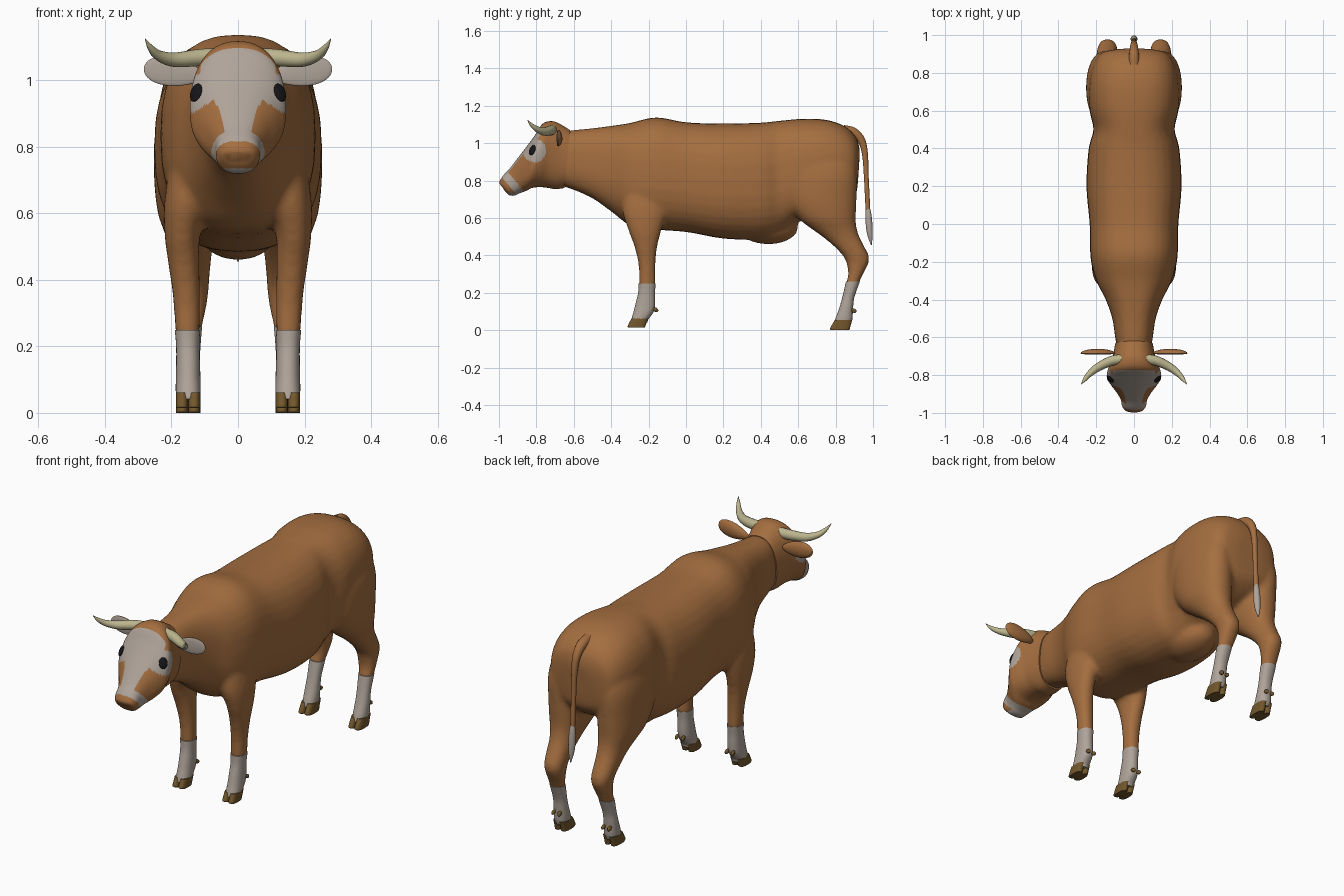
import bpy, bmesh, math
from mathutils import Matrix, Vector
from mathutils.bvhtree import BVHTree

if "Cube" in bpy.data.objects:
    bpy.data.objects.remove(bpy.data.objects["Cube"])


def material(name, rgb):
    m = bpy.data.materials.new(name)
    m.use_nodes = True
    m.diffuse_color = (*rgb, 1)
    m.node_tree.nodes["Principled BSDF"].inputs["Base Color"].default_value = (*rgb, 1)
    return m


TAN = material("tan hide", (.37, .155, .05))
PALE = material("pale hair", (.43, .37, .32))
HORN = material("horn", (.5, .46, .27))
HOOF = material("hoof", (.17, .095, .025))
BLACK = material("black", (.008, .008, .01))
made = []


def finish(name, bm, *mats):
    bmesh.ops.recalc_face_normals(bm, faces=bm.faces)
    me = bpy.data.meshes.new(name)
    bm.to_mesh(me)
    bm.free()
    for m in mats:
        me.materials.append(m)
    ob = bpy.data.objects.new(name, me)
    bpy.context.collection.objects.link(ob)
    made.append(ob)
    return ob


def spline(keys, steps):
    """Smooth interpolation through rows of numbers."""
    rows = []
    for i in range(len(keys) - 1):
        a, b, c, d = (keys[max(0, min(len(keys) - 1, i + k))] for k in (-1, 0, 1, 2))
        for s in range(steps):
            t = s / steps
            rows.append([q + .5 * t * (r - p + t * (2*p - 5*q + 4*r - w + t * (3*(q - r) + w - p)))
                         for p, q, r, w in zip(a, b, c, d)])
    return rows + [list(keys[-1])]


def loft(bm, keys, side=1, e=2.2, steps=5, seg=32):
    """Rings given by two opposite points (y, z), half width and centre x."""
    keys = [tuple(k) + (0,) * (6 - len(k)) for k in keys]
    rings = []
    for ya, za, yb, zb, hw, xc in spline(keys, steps):
        ring = []
        for i in range(seg):
            a = 2 * math.pi * i / seg
            u, t = (math.copysign(abs(f) ** (2 / e), f) for f in (math.cos(a), math.sin(a)))
            ring.append(bm.verts.new((side * xc + hw * u, (ya + yb) / 2 + t * (ya - yb) / 2,
                                      (za + zb) / 2 + t * (za - zb) / 2)))
        rings.append(ring)
    for r, q in zip(rings, rings[1:]):
        for i in range(seg):
            j = (i + 1) % seg
            bm.faces.new((r[i], r[j], q[j], q[i]))
    bm.faces.new(rings[0])
    bm.faces.new(rings[-1])


def leg(rows):
    """Horizontal rings: z, front y, back y, half width, centre x."""
    return [(a, z, b, z, hw, xc) for z, a, b, hw, xc in rows]


def to_mesh(ob):
    bpy.ops.object.select_all(action='DESELECT')
    ob.select_set(True)
    bpy.context.view_layer.objects.active = ob
    bpy.ops.object.convert(target='MESH')


def tube(name, keys, mat):
    cu = bpy.data.curves.new(name, 'CURVE')
    cu.dimensions, cu.bevel_depth, cu.bevel_resolution, cu.use_fill_caps = '3D', 1, 5, True
    rows = spline(keys, 6)
    sp = cu.splines.new('POLY')
    sp.points.add(len(rows) - 1)
    for p, (x, y, z, r) in zip(sp.points, rows):
        p.co, p.radius = (x, y, z, 1), max(r, .001)
    sp.use_smooth = True
    cu.materials.append(mat)
    ob = bpy.data.objects.new(name, cu)
    bpy.context.collection.objects.link(ob)
    to_mesh(ob)
    made.append(ob)


def ball(bm, matrix, size):
    return bmesh.ops.create_uvsphere(bm, u_segments=24, v_segments=16, radius=1,
                                     matrix=matrix @ Matrix.Diagonal((*size, 1)))["verts"]


# Torso, neck, upper legs and udder, fused into one smooth body
bm = bmesh.new()
loft(bm, [(-.67, 1.06, -.69, .78, .085), (-.6, 1.07, -.6, .75, .1), (-.5, 1.08, -.5, .705, .115),
          (-.4, 1.093, -.4, .635, .15), (-.3, 1.108, -.3, .56, .2), (-.16, 1.138, -.2, .54, .23),
          (0, 1.112, 0, .525, .235), (.2, 1.105, .2, .49, .252), (.4, 1.11, .4, .485, .24),
          (.5, 1.12, .5, .51, .215), (.62, 1.13, .6, .58, .237), (.75, 1.125, .74, .62, .237),
          (.85, 1.09, .84, .66, .215), (.91, 1.03, .905, .72, .17), (.93, .96, .92, .8, .08)], e=2.5)
ball(bm, Matrix.Translation((0, .44, .55)), (.12, .16, .09))
FORE = leg([(.82, -.32, -.1, .06, .13), (.65, -.34, -.1, .07, .15), (.54, -.31, -.13, .054, .167),
            (.45, -.277, -.153, .047, .163), (.35, -.254, -.163, .041, .155),
            (.25, -.251, -.164, .037, .152), (.22, -.25, -.167, .033, .151)])
HIND = leg([(1, .6, .86, .06, .14), (.85, .535, .912, .098, .15), (.7, .535, .912, .105, .147),
            (.6, .6, .908, .095, .146), (.55, .66, .912, .08, .144), (.5, .73, .927, .067, .142),
            (.45, .79, .952, .06, .142), (.4, .837, .977, .055, .141), (.36, .858, .977, .051, .14),
            (.3, .867, .947, .045, .143), (.25, .855, .925, .037, .147), (.22, .85, .915, .033, .148)])
for side in (1, -1):
    loft(bm, FORE, side)
    loft(bm, HIND, side)
body = finish("body", bm, TAN)
rem = body.modifiers.new("fuse", 'REMESH')
rem.mode, rem.voxel_size, rem.use_smooth_shade = 'VOXEL', .012, True
smooth = body.modifiers.new("soften", 'SMOOTH')
smooth.factor, smooth.iterations = .5, 8
to_mesh(body)
body.data.materials.clear()
body.data.materials.append(TAN)

# Head, with blaze, eye patches and muzzle band chosen by position
bm = bmesh.new()
loft(bm, [(-.62, 1.07, -.65, .76, .1), (-.66, 1.095, -.7, .755, .108), (-.71, 1.117, -.75, .763, .122),
          (-.765, 1.105, -.79, .765, .14), (-.81, 1.04, -.825, .76, .143), (-.85, .985, -.855, .745, .122),
          (-.9, .92, -.89, .732, .09), (-.94, .868, -.918, .72, .07), (-.975, .83, -.945, .722, .064),
          (-.995, .8, -.965, .74, .05), (-.998, .785, -.975, .755, .03)], e=2.35, steps=12, seg=96)
bmesh.ops.recalc_face_normals(bm, faces=bm.faces)
BLAZE = [(.82, .036), (.9, .052), (.95, .075), (1.02, .11), (1.05, .115), (1.1, .08)]


def blaze_width(z):
    for (z0, w0), (z1, w1) in zip(BLAZE, BLAZE[1:]):
        if z0 <= z <= z1:
            return w0 + (w1 - w0) * (z - z0) / (z1 - z0)
    return 0


for f in bm.faces:
    c, n = f.calc_center_median(), f.normal
    muzzle = -.76 * c.y - .65 * c.z
    band = muzzle > .175 and (muzzle < .217 or c.z < .735)
    blaze = c.y < -.775 and n.y < -.1 and n.z > -.2 and abs(c.x) < blaze_width(c.z)
    patch = abs(c.x) > .07 and math.hypot(c.y + .81, c.z - .96) < .062
    f.material_index = int(band or blaze or patch)
surface = BVHTree.FromBMesh(bm)
finish("head", bm, TAN, PALE)

for side, label in ((1, "left"), (-1, "right")):
    # Eye, laid on the surface of the head
    hit, normal = surface.ray_cast(Vector((side * .5, -.822, .963)), Vector((-side, 0, 0)))[:2]
    bm = bmesh.new()
    ball(bm, Matrix.Translation(hit) @ normal.to_track_quat('Z', 'Y').to_matrix().to_4x4(),
         (.022, .029, .008))
    finish(label + "_eye", bm, BLACK)

    # Ear: cupped leaf with a pale inside
    bm = bmesh.new()
    ear = ball(bm, Matrix(), (.092, .024, .042))
    for v in ear:
        if v.co.y < 0:
            v.co.y *= .3
        v.co.z *= 1 + .25 * side * v.co.x / .092
    bm.transform(Matrix.Translation((side * .192, -.685, 1.025)) @ Matrix.Rotation(-.14 * side, 4, 'Y'))
    bm.normal_update()
    for f in bm.faces:
        f.material_index = int(f.normal.y < -.6)
    finish(label + "_ear", bm, TAN, PALE)

    # Horn
    tube(label + "_horn", [(side * x, y, z, r) for x, y, z, r in (
        (.06, -.715, 1.072, .026), (.12, -.725, 1.068, .026), (.19, -.758, 1.062, .022),
        (.237, -.795, 1.074, .016), (.262, -.825, 1.097, .01), (.279, -.848, 1.125, .001))], HORN)

    # Pale lower legs, cloven hooves and dewclaws
    for end, sock, hoof, claw in (
        ("front", [(.25, -.253, -.162, .038, .152), (.2, -.256, -.166, .035, .151),
                   (.14, -.27, -.166, .036, .15), (.1, -.28, -.172, .037, .15),
                   (.06, -.292, -.2, .037, .15), (.042, -.296, -.206, .034, .15)],
         [(.062, -.292, -.203), (.035, -.306, -.213), (.02, -.312, -.218), (.014, -.306, -.222)],
         (-.163, .11)),
        ("hind", [(.26, .855, .93, .039, .147), (.18, .837, .901, .035, .149),
                  (.13, .823, .894, .036, .15), (.1, .813, .892, .037, .15),
                  (.06, .798, .89, .037, .15), (.035, .792, .882, .034, .15)],
         [(.055, .796, .889), (.025, .778, .88), (.007, .77, .876), (0, .776, .872)],
         (.897, .105))):
        bm = bmesh.new()
        loft(bm, leg(sock), side)
        finish(f"{label}_{end}_lower_leg", bm, PALE)
        bm = bmesh.new()
        for toe in (-.018, .018):
            loft(bm, leg([(*h, .019, .15 + toe) for h in hoof]), side, e=2.6, seg=20)
            ball(bm, Matrix.Translation((side * .15 + toe, *claw)) @ Matrix.Rotation(-.5, 4, 'X'),
                 (.009, .016, .011))
        finish(f"{label}_{end}_hoof", bm, HOOF)

# Tail with a pale tuft
tube("tail", [(0, .84, 1.07, .028), (0, .895, 1.058, .026), (0, .938, 1.015, .021),
              (0, .957, .94, .016), (0, .964, .82, .013), (0, .97, .7, .013), (0, .975, .6, .012)], TAN)
tube("tail_tuft", [(0, .973, .65, .012), (0, .976, .61, .017), (0, .98, .55, .018),
                   (0, .985, .5, .013), (0, .991, .455, .002)], PALE)

bpy.ops.object.select_all(action='DESELECT')
for ob in made:
    ob.select_set(True)
bpy.context.view_layer.objects.active = body
bpy.ops.object.shade_smooth_by_angle(angle=math.radians(50))
